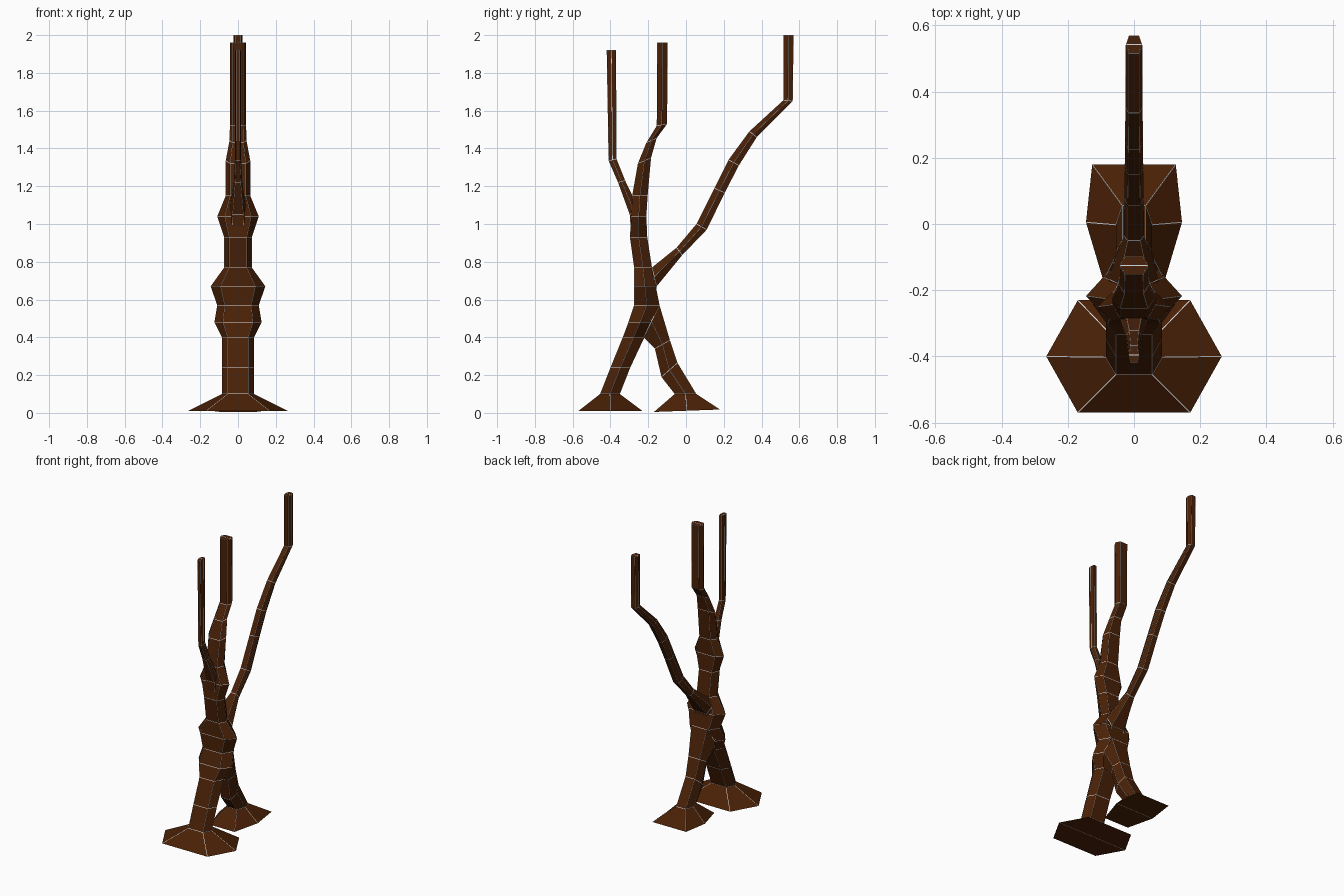
import bpy
import bmesh


def material(name, color):
    mat = bpy.data.materials.new(name)
    mat.diffuse_color = (*color, 1)
    return mat


bark = material("dark brown bark", (0.068, 0.015, 0.002))
pale = material("pale edge line", (0.72, 0.76, 0.80))
LINE = 0.0015  # half the width of the pale edge lines


def limb(name, sections):
    """Six-sided tube; section = front y, front z, back y, back z, half width[, back taper]."""
    bm = bmesh.new()
    rings = []
    for fy, fz, by, bz, w, *taper in sections:
        my, mz, s = (fy + by) / 2, (fz + bz) / 2, w * 0.64
        t = w * taper[0] if taper else s
        pts = [(w, my, mz), (t, by, bz), (-t, by, bz),
               (-w, my, mz), (-s, fy, fz), (s, fy, fz)]
        rings.append([bm.verts.new(p) for p in pts])
    for a, b in zip(rings, rings[1:]):
        for i in range(6):
            j = (i + 1) % 6
            bm.faces.new((a[i], a[j], b[j], b[i]))
    # End caps, each split across the middle
    for r in (rings[0][::-1], rings[-1]):
        k = 2 if r is not rings[-1] else 0
        bm.faces.new([r[(k + i) % 6] for i in range(4)])
        bm.faces.new([r[(k + 3 + i) % 6] for i in range(4)])
    bmesh.ops.recalc_face_normals(bm, faces=bm.faces)
    # Inset every face; the rims become pale lines, except around the soles
    soles = set(rings[0])
    rims = bmesh.ops.inset_individual(bm, faces=bm.faces[:], thickness=LINE,
                                      use_even_offset=True)["faces"]
    for f in rims:
        on_sole = sum(v in soles for v in f.verts) == 2
        across = rings[0][0] in f.verts and rings[0][3] in f.verts
        f.material_index = 0 if on_sole and not across else 1
    mesh = bpy.data.meshes.new(name)
    bm.to_mesh(mesh)
    bm.free()
    mesh.materials.append(bark)
    mesh.materials.append(pale)
    ob = bpy.data.objects.new(name, mesh)
    bpy.context.collection.objects.link(ob)
    return ob


def level(z, front, back, w):
    return (front, z, back, z, w)


# Front root flare, knotted trunk and middle branch
limb("trunk", [
    level(0.01, -0.57, -0.23, 0.265),
    level(0.10, -0.455, -0.35, 0.085),
    level(0.24, -0.40, -0.295, 0.085),
    level(0.40, -0.335, -0.22, 0.085),
    level(0.48, -0.305, -0.18, 0.125),
    level(0.57, -0.275, -0.14, 0.11),
    level(0.67, -0.275, -0.16, 0.145),
    level(0.77, -0.275, -0.18, 0.073),
    level(0.93, -0.297, -0.205, 0.073),
    level(1.04, -0.29, -0.21, 0.11),
    level(1.15, -0.285, -0.203, 0.065),
    (-0.255, 1.32, -0.185, 1.35, 0.065),
    (-0.21, 1.43, -0.155, 1.455, 0.045),
    (-0.155, 1.52, -0.10, 1.53, 0.043),
    level(1.96, -0.153, -0.097, 0.043),
])

# Back root, leaning into the trunk
limb("back_root", [
    (-0.17, 0.005, 0.18, 0.018, 0.145, 0.87),
    level(0.10, -0.06, 0.055, 0.055),
    (-0.13, 0.19, -0.045, 0.265, 0.055),
    (-0.165, 0.34, -0.085, 0.385, 0.065),
    (-0.225, 0.40, -0.14, 0.57, 0.09),
    (-0.27, 0.52, -0.19, 0.62, 0.08),
])

# Long branch reaching backwards, with a flared base
limb("back_branch", [
    (-0.24, 0.72, -0.16, 0.57, 0.085),
    (-0.18, 0.77, -0.155, 0.67, 0.075),
    (-0.05, 0.875, -0.02, 0.835, 0.03),
    (0.055, 1.0, 0.11, 0.97, 0.03),
    (0.15, 1.19, 0.205, 1.165, 0.028),
    (0.225, 1.34, 0.28, 1.31, 0.027),
    (0.335, 1.49, 0.375, 1.46, 0.026),
    (0.515, 1.655, 0.565, 1.65, 0.025),
    level(2.0, 0.515, 0.57, 0.024),
])

# Thin branch rising at the front
limb("front_branch", [
    (-0.29, 0.94, -0.23, 0.94, 0.055),
    (-0.298, 1.05, -0.25, 1.08, 0.045),
    (-0.36, 1.22, -0.322, 1.23, 0.023),
    (-0.41, 1.335, -0.368, 1.345, 0.017),
    level(1.92, -0.42, -0.37, 0.016),
])
